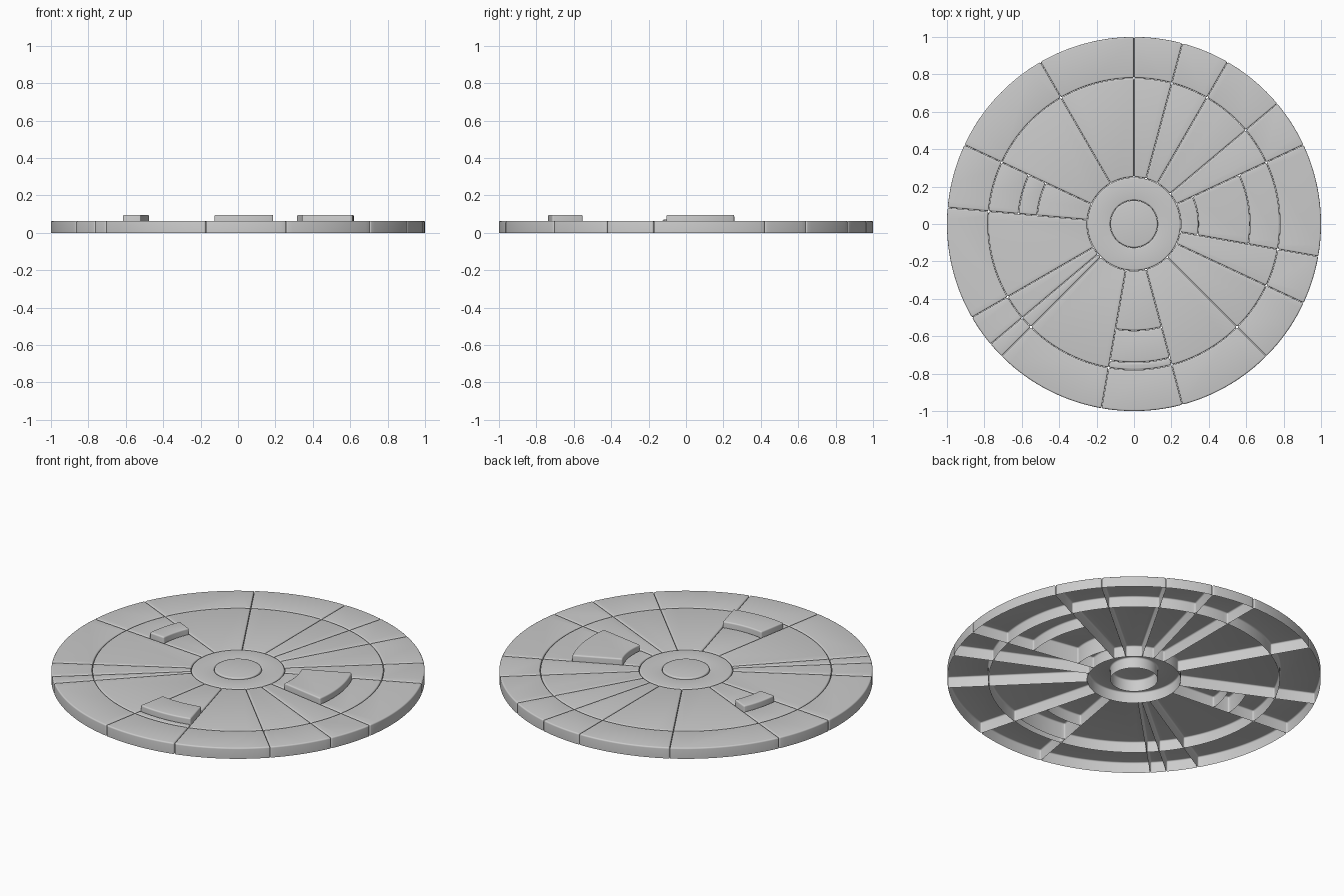
import bpy, bmesh
from math import sin, cos, asin, radians, pi

if "Cube" in bpy.data.objects:
    bpy.data.objects.remove(bpy.data.objects["Cube"])

BEVEL = 0.008      # rounded edge radius
STEPS = 4          # segments in each rounded edge
GAP = 0.001        # half the joint between neighbouring pieces
LOW, HIGH = 0.064, 0.096
HUB_CORE, HUB, RING = 0.127, 0.25, 0.78


def outline(r0, r1, a0, a1, inset):
    """Closed outline of a rounded annular sector, shrunk by inset."""
    b, n = BEVEL, max(3, round((a1 - a0) / radians(1.5)))
    ro, ri = r1 - b, r0 + b
    so, si = asin((b + GAP) / ro), asin((b + GAP) / ri)
    pts = []

    def arc(r, start, end):
        for i in range(1, n):
            a = start + (end - start) * i / n
            pts.append((r * cos(a), r * sin(a)))

    def corner(r, a, d0, d1):
        for i in range(STEPS + 1):
            d = d0 + (d1 - d0) * i / STEPS
            pts.append((r * cos(a) + (b - inset) * cos(d),
                        r * sin(a) + (b - inset) * sin(d)))

    arc(r1 - inset, a0 + so, a1 - so)
    corner(ro, a1 - so, a1 - so, a1 + pi / 2)
    corner(ri, a1 - si, a1 + pi / 2, a1 - si + pi)
    arc(r0 + inset, a1 - si, a0 + si)
    corner(ri, a0 + si, a0 + si + pi, a0 + 1.5 * pi)
    corner(ro, a0 + so, a0 - pi / 2, a0 + so)
    return pts


def circle(r, n=144):
    return [(r * cos(2 * pi * i / n), r * sin(2 * pi * i / n)) for i in range(n)]


def shell(name, rings, cap):
    """Skin a list of (points, z) rings, open at the bottom."""
    bm = bmesh.new()
    loops = [[bm.verts.new((x, y, z)) for x, y in pts] for pts, z in rings]
    for lo, up in zip(loops, loops[1:]):
        n = len(lo)
        for i in range(n):
            j = (i + 1) % n
            bm.faces.new((lo[i], lo[j], up[j], up[i]))
    if cap:
        bm.faces.new(loops[-1])
    bmesh.ops.remove_doubles(bm, verts=bm.verts, dist=1e-5)
    me = bpy.data.meshes.new(name)
    bm.to_mesh(me)
    bm.free()
    ob = bpy.data.objects.new(name, me)
    bpy.context.collection.objects.link(ob)
    return ob


def edge_profile(h):
    """(inset, z) pairs running up a wall and over its rounded top edge."""
    turn = [pi / 2 * i / STEPS for i in range(STEPS + 1)]
    return [(0, 0)] + [(BEVEL * (1 - cos(t)), h - BEVEL + BEVEL * sin(t)) for t in turn]


def panel(name, r0, r1, a0, a1, h=LOW):
    r0, r1 = r0 + GAP, r1 - (GAP if r1 < 1 else 0)
    shell(name, [(outline(r0, r1, radians(a0), radians(a1), d), z)
                 for d, z in edge_profile(h)], True)


# Hub: central cap and surrounding collar
shell("hub_cap", [(circle(HUB_CORE - GAP - d), z) for d, z in edge_profile(0.07)], True)
collar = [(circle(HUB - GAP - d), z) for d, z in edge_profile(LOW)]
collar += [(circle(HUB_CORE + d), z) for d, z in reversed(edge_profile(LOW))]
shell("hub_collar", collar, False)

# Wedge panels and outer rim panels; three wedges carry a raised block
spokes = [-150, -140, -135, -100, -75, -45, -25, -10, 25, 40, 60, 75, 90, 120, 155, 175, 210]
raised = {-100: (0.57, 0.74), -10: (0.345, 0.62), 155: (0.52, 0.62)}
for k, (a0, a1) in enumerate(zip(spokes, spokes[1:]), 1):
    panel(f"rim_panel_{k}", RING, 1.0, a0, a1)
    if a0 in raised:
        r0, r1 = raised[a0]
        panel(f"wedge_inner_{k}", HUB, r0, a0, a1)
        panel(f"raised_block_{k}", r0, r1, a0, a1, HIGH)
        panel(f"wedge_outer_{k}", r1, RING, a0, a1)
    else:
        panel(f"wedge_panel_{k}", HUB, RING, a0, a1)

# Smooth shading on all parts
for ob in bpy.context.collection.objects:
    ob.select_set(True)
    bpy.context.view_layer.objects.active = ob
bpy.ops.object.shade_smooth_by_angle(angle=radians(35))
